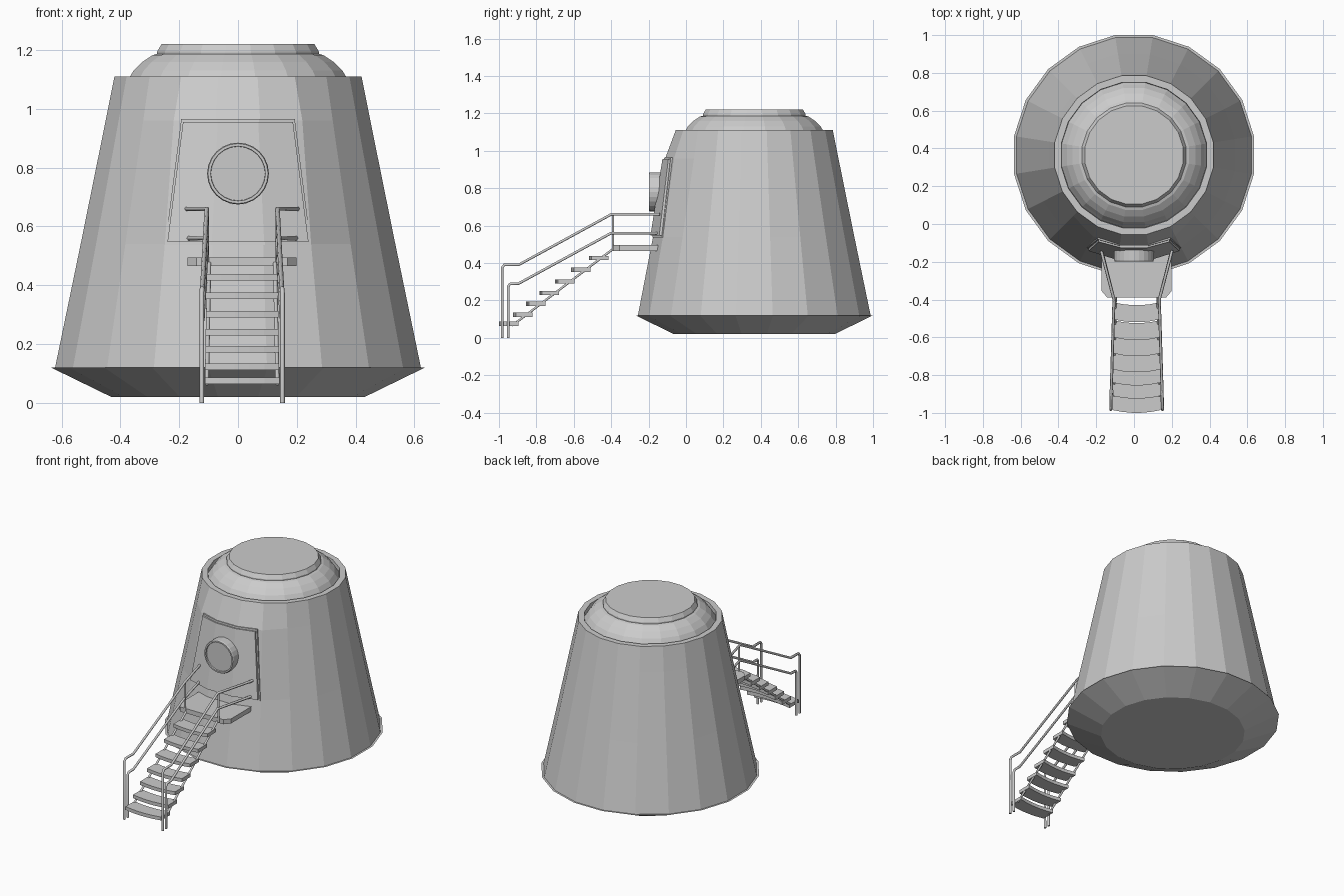
import bpy, bmesh, math
from mathutils import Vector

if "Cube" in bpy.data.objects:
    bpy.data.objects.remove(bpy.data.objects["Cube"])

CY = 0.365          # y of the capsule axis
N = 20              # sides of the capsule
K = 1 / math.cos(math.pi / N)   # flat-side radius to corner radius


def make(name, verts, faces):
    me = bpy.data.meshes.new(name)
    me.from_pydata(verts, [], faces)
    bm = bmesh.new()
    bm.from_mesh(me)
    bmesh.ops.recalc_face_normals(bm, faces=bm.faces)
    bm.to_mesh(me)
    bm.free()
    ob = bpy.data.objects.new(name, me)
    bpy.context.collection.objects.link(ob)
    return ob


def lathe(name, profile, push=None, cap_start=True, cap_end=True):
    # corner j sits 9 + 18*j degrees round from the front
    verts, faces = [], []
    for i, (r, z) in enumerate(profile):
        for j in range(N):
            a = math.radians(9 + 18 * j)
            rr = r * K
            if push and i in push and j in (0, 1, N - 1, N - 2):
                rr = push[i]
            verts.append((rr * math.sin(a), CY - rr * math.cos(a), z))
    for i in range(len(profile) - 1):
        for j in range(N):
            k = (j + 1) % N
            faces.append((i*N + j, i*N + k, (i+1)*N + k, (i+1)*N + j))
    if cap_start:
        faces.append(tuple(range(N)))
    if cap_end:
        faces.append(tuple((len(profile) - 1) * N + j for j in range(N)))
    return make(name, verts, faces)


def prism(name, outline, z0, z1):
    n = len(outline)
    verts = [(x, y, z) for z in (z0, z1) for x, y in outline]
    faces = [tuple(range(n)), tuple(range(n, 2 * n))]
    faces += [(i, (i+1) % n, n + (i+1) % n, n + i) for i in range(n)]
    return make(name, verts, faces)


def tube(name, pts, r):
    cu = bpy.data.curves.new(name, 'CURVE')
    cu.dimensions = '3D'
    cu.bevel_depth = r
    cu.bevel_resolution = 1
    cu.use_fill_caps = True
    sp = cu.splines.new('POLY')
    sp.points.add(len(pts) - 1)
    for p, c in zip(sp.points, pts):
        p.co = (*c, 1)
    ob = bpy.data.objects.new(name, cu)
    bpy.context.collection.objects.link(ob)
    bpy.ops.object.select_all(action='DESELECT')
    ob.select_set(True)
    bpy.context.view_layer.objects.active = ob
    bpy.ops.object.convert(target='MESH')


# capsule shell: the front bulges out around the door
lathe("capsule_body",
      [(0.43, 0.02), (0.635, 0.12), (0.622, 0.12), (0.535, 0.54), (0.45, 0.96),
       (0.42, 1.11), (0.385, 1.11), (0.383, 1.085), (0.37, 1.105), (0.355, 1.13),
       (0.325, 1.16), (0.29, 1.183), (0.265, 1.19)],
      push={3: 0.548, 4: 0.482})
# top hatch
lathe("top_hatch", [(0.275, 1.185), (0.275, 1.195), (0.26, 1.22)])


# curved tapered door panel
def panel(name, rows, grow, lift):
    angs = (-1, -0.36, 0.36, 1)
    verts, faces = [], []
    for back in (0.03, 0):
        for half, r, z in rows:
            r = r + lift - back
            lim = math.asin((half + grow) / r)
            for t in angs:
                a = lim * t
                verts.append((r * math.sin(a), CY - r * math.cos(a), z))
    for j in range(3):
        faces += [(j, j+1, j+5, j+4), (j+8, j+9, j+13, j+12),
                  (j, j+1, j+9, j+8), (j+4, j+5, j+13, j+12)]
    faces += [(0, 4, 12, 8), (3, 7, 15, 11)]
    return make(name, verts, faces)


panel("door_frame", [(0.245, 0.55, 0.537), (0.19, 0.484, 0.965)], 0.003, 0.002)
panel("door", [(0.24, 0.55, 0.547), (0.187, 0.484, 0.955)], 0, 0.012)

# porthole: flanged ring with recessed glass
S = 24
prof = [(0.105, -0.11), (0.105, -0.19), (0.102, -0.198), (0.093, -0.198), (0.092, -0.188)]
pv = [(r * math.cos(2*math.pi*j/S), y, 0.78 + r * math.sin(2*math.pi*j/S))
      for r, y in prof for j in range(S)]
pf = [(i*S + j, i*S + (j+1) % S, (i+1)*S + (j+1) % S, (i+1)*S + j)
      for i in range(len(prof) - 1) for j in range(S)]
pf += [tuple(range(S)), tuple(range(4 * S, 5 * S))]
make("porthole", pv, pf)

# landing in front of the door
MX = 0.014          # centre line of the stairs
prism("landing", [(MX - 0.185, -0.14), (MX - 0.185, -0.355), (MX - 0.155, -0.39),
                  (MX + 0.155, -0.39), (MX + 0.185, -0.355), (MX + 0.185, -0.14)], 0.465, 0.495)

# seven treads with bowed front edges
treads = [(-0.985, 0.075), (-0.91, 0.123), (-0.84, 0.182), (-0.77, 0.24),
          (-0.685, 0.302), (-0.60, 0.364), (-0.505, 0.427)]
for i, (y, z) in enumerate(treads):
    w = 0.127 - 0.001 * i
    front = [(MX + w * t, y - 0.015 * (1 - t * t)) for t in (-1, -0.6, -0.2, 0.2, 0.6, 1)]
    back = [(x, yy + 0.09) for x, yy in reversed(front)]
    prism(f"tread_{i + 1}", front + back, z - 0.011, z + 0.011)

# handrails, posts and stringers on both sides
for side, s in (("left", -1), ("right", 1)):
    def P(h, y, z):
        return (MX + s * h, y, z)
    tube(f"upper_rail_{side}", [P(.137, -.983, 0), P(.137, -.983, .375), P(.136, -.972, .39),
                                P(.135, -.895, .39), P(.12, -.40, .66), P(.188, -.14, .66)], 0.008)
    tube(f"lower_rail_{side}", [P(.137, -.95, 0), P(.137, -.95, .275), P(.136, -.942, .288),
                                P(.135, -.895, .29), P(.12, -.40, .56), P(.188, -.13, .56)], 0.008)
    tube(f"landing_post_{side}", [P(.12, -.39, .47), P(.12, -.39, .66)], 0.007)
    tube(f"stringer_{side}", [P(.12, -.93, .065), P(.112, -.39, .475)], 0.007)
